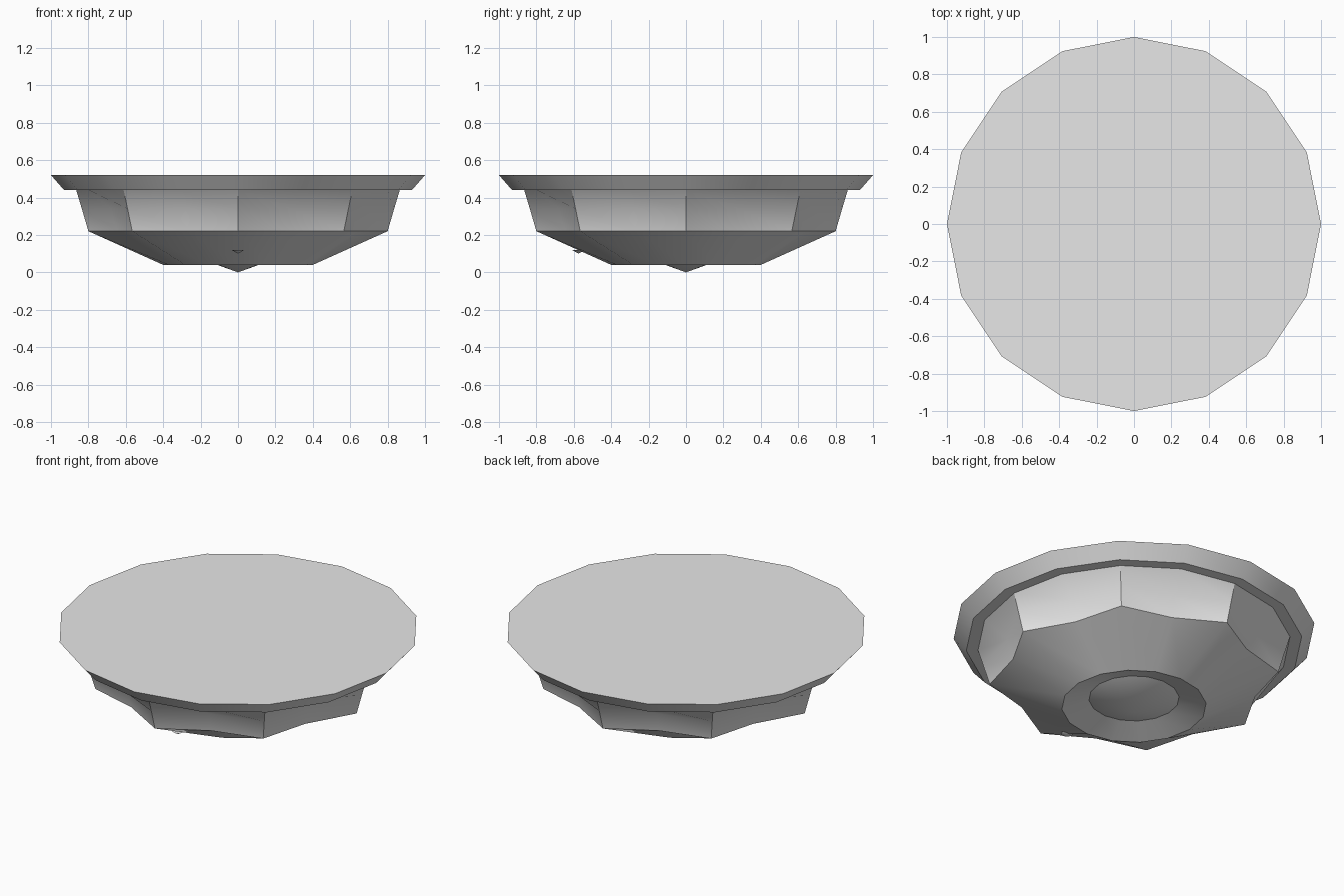
import bpy, bmesh, math

if "Cube" in bpy.data.objects:
    bpy.data.objects.remove(bpy.data.objects["Cube"])

SIDES = 16

grey = bpy.data.materials.new("light_grey")
grey.diffuse_color = (0.8, 0.8, 0.8, 1)
grey.use_nodes = True
grey.node_tree.nodes["Principled BSDF"].inputs["Base Color"].default_value = grey.diffuse_color


def lathe(name, rings, tip_z, sides=SIDES, centre=(0, 0)):
    """Skin rings of (point radius, notch radius, z) from top cap to a bottom tip."""
    bm = bmesh.new()
    loops = []
    for r_point, r_notch, z in rings:
        loop = []
        for i in range(sides):
            a = 2 * math.pi * i / sides
            r = r_notch if i % 2 else r_point
            loop.append(bm.verts.new((centre[0] + r * math.cos(a),
                                      centre[1] + r * math.sin(a), z)))
        loops.append(loop)
    bm.faces.new(loops[0])
    for up, low in zip(loops, loops[1:]):
        for i in range(sides):
            j = (i + 1) % sides
            bm.faces.new((up[i], low[i], low[j], up[j]))
    tip = bm.verts.new((centre[0], centre[1], tip_z))
    for i in range(sides):
        bm.faces.new((loops[-1][(i + 1) % sides], loops[-1][i], tip))
    bmesh.ops.recalc_face_normals(bm, faces=bm.faces)
    mesh = bpy.data.meshes.new(name)
    bm.to_mesh(mesh)
    bm.free()
    mesh.materials.append(grey)
    obj = bpy.data.objects.new(name, mesh)
    bpy.context.collection.objects.link(obj)
    bpy.ops.object.select_all(action='DESELECT')
    obj.select_set(True)
    bpy.context.view_layer.objects.active = obj
    bpy.ops.object.shade_smooth_by_angle(angle=math.radians(30))
    return obj


# Round lid rim, eight-pointed scalloped band, tapered base, recessed cone
lathe("scalloped_dish", [
    (1.0, 1.0, 0.52),
    (0.93, 0.93, 0.44),
    (0.865, 0.865, 0.44),
    (0.835, 0.735, 0.34),
    (0.80, 0.70, 0.22),
    (0.40, 0.40, 0.04),
    (0.25, 0.25, 0.09),
], 0.0)

# Tiny stud poking out of the front of the tapered base
lathe("front_stud", [(0.035, 0.035, 0.12)], 0.10, 8, (0, -0.575))
